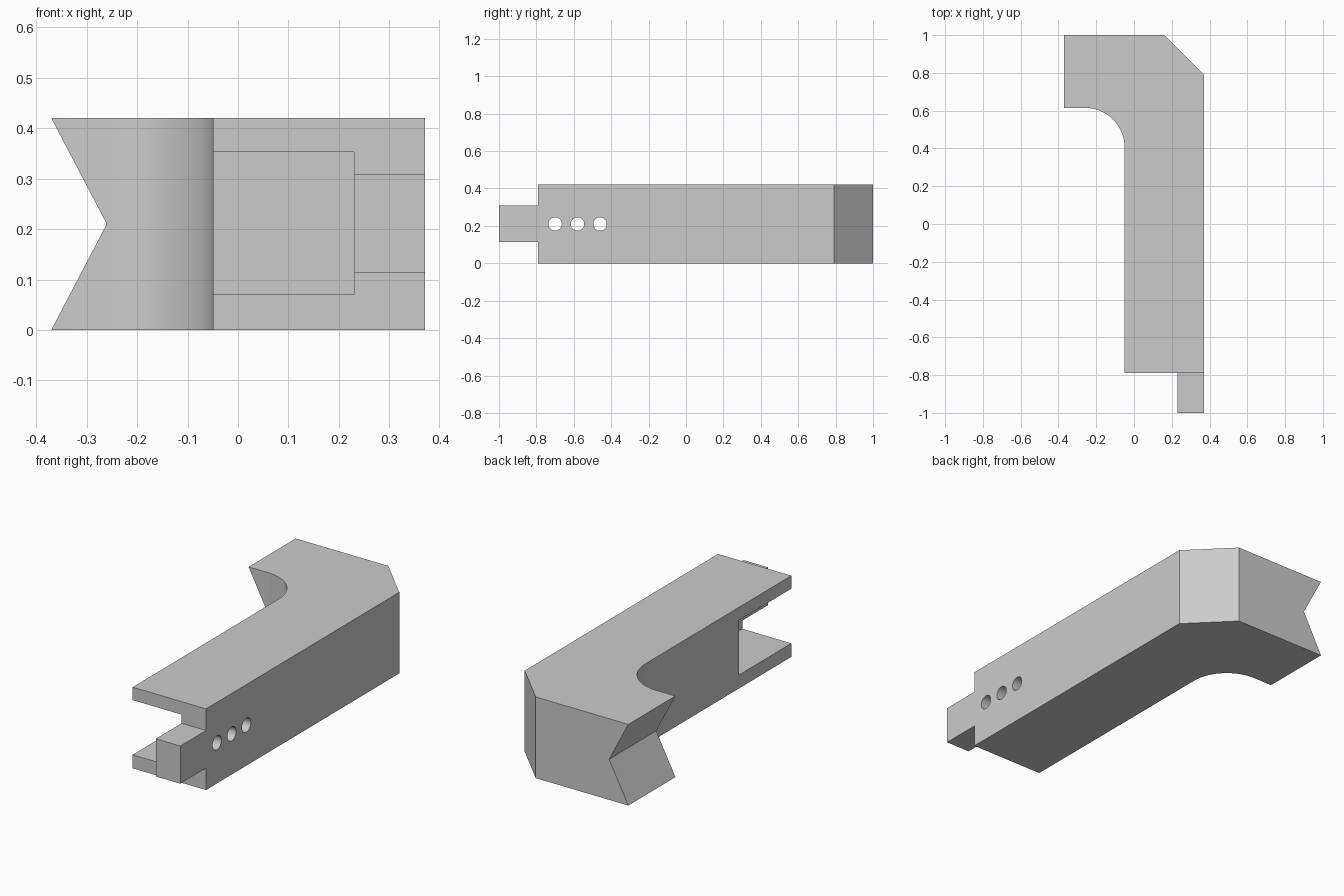
import bpy
import bmesh
from math import radians, sin, cos, pi

cube = bpy.data.objects.get("Cube")
if cube:
    bpy.data.objects.remove(cube, do_unlink=True)

HEIGHT = 0.42
MID = HEIGHT / 2

grey = bpy.data.materials.new("light grey")
grey.use_nodes = True
grey.diffuse_color = (0.6, 0.6, 0.6, 1)
grey.node_tree.nodes["Principled BSDF"].inputs["Base Color"].default_value = (0.6, 0.6, 0.6, 1)


def prism(name, points, direction):
    """Extrude a closed outline of 3D points along a direction."""
    bm = bmesh.new()
    face = bm.faces.new([bm.verts.new(p) for p in points])
    result = bmesh.ops.extrude_face_region(bm, geom=[face])
    verts = [v for v in result["geom"] if isinstance(v, bmesh.types.BMVert)]
    bmesh.ops.translate(bm, verts=verts, vec=direction)
    bmesh.ops.recalc_face_normals(bm, faces=bm.faces)
    mesh = bpy.data.meshes.new(name)
    bm.to_mesh(mesh)
    bm.free()
    mesh.materials.append(grey)
    obj = bpy.data.objects.new(name, mesh)
    bpy.context.collection.objects.link(obj)
    return obj


def box(name, x, y, z):
    base = [(x[0], y[0], z[0]), (x[1], y[0], z[0]), (x[1], y[1], z[0]), (x[0], y[1], z[0])]
    return prism(name, base, (0, 0, z[1] - z[0]))


def cut(target, cutter):
    """Subtract the cutter and discard it."""
    mod = target.modifiers.new("cut", "BOOLEAN")
    mod.operation = "DIFFERENCE"
    mod.solver = "EXACT"
    mod.object = cutter
    bpy.context.view_layer.objects.active = target
    bpy.ops.object.modifier_apply(modifier=mod.name)
    bpy.data.objects.remove(cutter, do_unlink=True)


# Hooked arm with front tab, inner fillet and chamfered outer corner
radius = 0.21
fillet = [(-0.26 + radius * cos(a), 0.405 + radius * sin(a))
          for a in (pi / 2 * i / 24 for i in range(25))]
outline = [(-0.05, -0.79), (0.23, -0.79), (0.23, -1), (0.37, -1), (0.37, 0.79),
           (0.16, 1), (-0.37, 1), (-0.37, 0.615)] + fillet[::-1]
arm = prism("gripper_arm", [(x, y, 0) for x, y in outline], (0, 0, HEIGHT))

# Shoulders above and below the tab
cut(arm, box("upper_shoulder", (0.1, 0.5), (-1.2, -0.79), (0.308, 0.6)))
cut(arm, box("lower_shoulder", (0.1, 0.5), (-1.2, -0.79), (-0.2, 0.113)))

# Open slot at the front of the arm
cut(arm, box("slot", (-0.2, 0.23), (-1.2, -0.36), (0.07, 0.353)))

# V notch across the tip
cut(arm, prism("tip_notch", [(-0.48, 0.3, -MID), (-0.26, 0.3, MID), (-0.48, 0.3, HEIGHT + MID)],
               (0, 1, 0)))

# Three holes through the slot wall
for y in (-0.70, -0.58, -0.46):
    ring = [(0.15, y + 0.036 * cos(a), MID + 0.036 * sin(a))
            for a in (2 * pi * i / 32 for i in range(32))]
    cut(arm, prism("pin_hole", ring, (0.4, 0, 0)))

# Smooth curved walls, sharp edges elsewhere
bpy.ops.object.select_all(action="DESELECT")
arm.select_set(True)
bpy.context.view_layer.objects.active = arm
bpy.ops.object.shade_smooth_by_angle(angle=radians(25))
